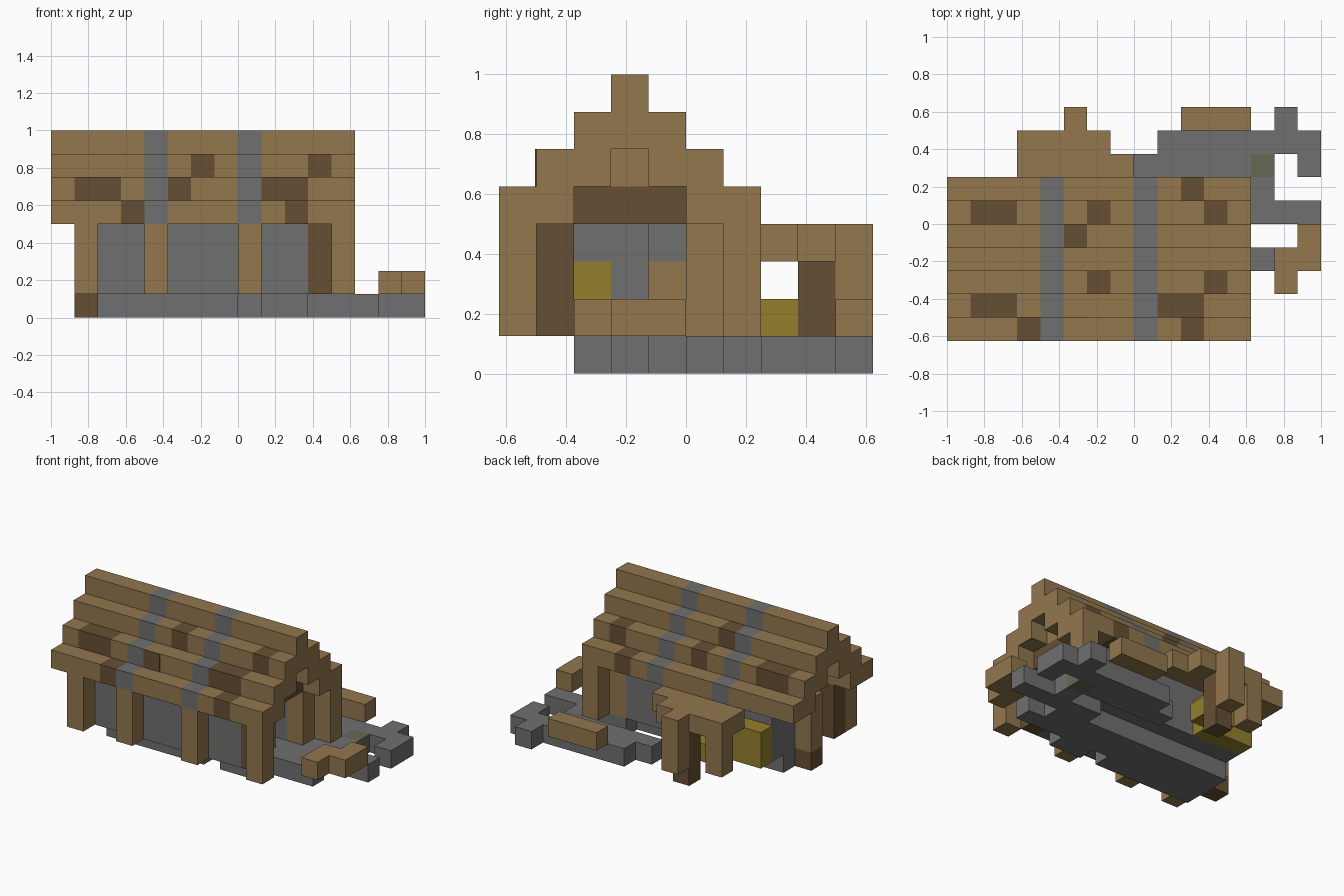
import bpy
import bmesh
from mathutils import Vector

cube = bpy.data.objects.get("Cube")
if cube:
    bpy.data.objects.remove(cube, do_unlink=True)

U = 0.125                                  # edge length of one block
ORIGIN = Vector((-1.0, -0.625, 0.0))


def material(name, rgb):
    m = bpy.data.materials.new(name)
    m.use_nodes = True
    m.diffuse_color = (*rgb, 1)
    bsdf = m.node_tree.nodes["Principled BSDF"]
    bsdf.inputs["Base Color"].default_value = (*rgb, 1)
    bsdf.inputs["Roughness"].default_value = 0.9
    return m


WOOD = material("light wood", (0.287, 0.184, 0.076))
DARK = material("dark wood", (0.133, 0.078, 0.033))
STONE = material("grey stone", (0.162, 0.162, 0.162))
HAY = material("yellow hay", (0.296, 0.216, 0.027))
MOSS = material("mossy stone", (0.14, 0.14, 0.09))


def blocks(name, boxes, *mats):
    """Boxes are (low corner, high corner[, material slot]) in block units."""
    bm = bmesh.new()
    for low, high, *slot in boxes:
        low, high = Vector(low), Vector(high)
        made = bmesh.ops.create_cube(bm, size=1)["verts"]
        for v in made:
            v.co = ORIGIN + U * (low + (high - low) * 0.5 + v.co * (high - low))
        for f in {f for v in made for f in v.link_faces}:
            f.material_index = slot[0] if slot else 0
    mesh = bpy.data.meshes.new(name)
    bm.to_mesh(mesh)
    bm.free()
    for m in mats:
        mesh.materials.append(m)
    ob = bpy.data.objects.new(name, mesh)
    bpy.context.collection.objects.link(ob)
    return ob


def box(x0, x1, y0, y1, z0, z1, *slot):
    return ((x0, y0, z0), (x1, y1, z1), *slot)


def roof_row(name, y0, y1, z, dark):
    """One stepped roof course, split where the colour changes."""
    kind = [1 if x in dark else 2 if x in (4, 8) else 0 for x in range(13)]
    runs, start = [], 0
    for x in range(1, 14):
        if x == 13 or kind[x] != kind[start]:
            runs.append(box(start, x, y0, y1, z, z + 1, kind[start]))
            start = x
    blocks(name, runs, WOOD, DARK, STONE)


# Stepped roof
roof_row("front_eave", 0, 2, 4, (3, 10))
roof_row("front_roof_middle", 1, 3, 5, (1, 2, 9, 10))
roof_row("front_roof_upper", 2, 3, 6, (6, 11))
roof_row("roof_core", 3, 4, 6, ())
roof_row("ridge", 3, 4, 7, ())
roof_row("back_roof_upper", 4, 5, 6, (5,))
roof_row("back_roof_middle", 4, 6, 5, (1, 2, 6, 11))
roof_row("back_eave", 5, 7, 4, (10,))
blocks("roof_patch", [box(5, 6, 0.97, 1, 5, 6)], DARK)

# Gable ends, set back under the roof
for side, x in (("left", 11), ("right", 2)):
    blocks(side + "_gable_beam", [box(x, x + 1, 2, 5, 4, 5)], DARK)
    blocks(side + "_gable_top", [box(x, x + 1, 3, 4, 5, 6)], WOOD)

# Outer posts under the eaves
for n, x in enumerate((1, 4, 8, 12)):
    blocks(f"front_post_{n}", [box(x, x + 1, 0, 1, 1, 4)], WOOD)
blocks("back_post", [box(12, 13, 6, 7, 1, 4)], WOOD)
blocks("end_post", [box(1, 2, 3, 4, 0, 1, 1), box(1, 2, 3, 4, 1, 4)], WOOD, DARK)

# Walls and their corner posts
blocks("front_wall", [box(2, 11, 1, 2, 1, 4)], STONE)
blocks("back_wall", [box(2, 11, 5, 6, 1, 4)], STONE)
blocks("right_wall", [box(2, 3, 2, 5, 1, 4)], STONE)
for n, x in enumerate((1, 11)):
    blocks(f"front_corner_post_{n}", [box(x, x + 1, 1, 2, 1, 4)], DARK)
blocks("back_corner_post", [box(11, 12, 5, 6, 1, 4)], WOOD)
blocks("left_wall", [box(10, 11, 2, 4, 3, 4), box(10, 11, 3, 4, 1, 3),
                     box(9, 10, 4, 5, 3, 4)], STONE)
blocks("left_inner_post", [box(9, 10, 4, 5, 1, 3)], WOOD)
blocks("indoor_hay", [box(10, 11, 2, 3, 1, 3)], HAY)

# Floor and the path round the side and back
blocks("floor", [box(2, 8, 2, 3, 0, 1), box(9, 11, 2, 3, 0, 1),
                 box(2, 14, 3, 4, 0, 1), box(2, 13, 4, 5, 0, 1)], STONE)
blocks("side_path", [box(11, 16, 5, 6, 0, 1), box(13, 14, 6, 7, 0, 1)], STONE)
blocks("back_path", [box(8, 13, 7, 8, 0, 1), box(9, 16, 8, 9, 0, 1),
                     box(14, 15, 9, 10, 0, 1), box(15, 16, 7, 8, 0, 1)], STONE)
blocks("mossy_slab", [box(13, 14, 7, 8, 0, 1)], MOSS)

# Loose timber beside the path
blocks("side_timber", [box(14, 15, 2, 3, 1, 2), box(14, 16, 3, 4, 1, 2),
                       box(15, 16, 4, 5, 1, 2)], WOOD)
blocks("back_bench", [box(10, 13, 9, 10, 1, 2)], WOOD)

# Back porch with hay stored under it
blocks("porch_roof", [box(3, 7, 7, 9, 3, 4), box(7, 8, 7, 8, 3, 4)], WOOD)
blocks("porch_post_outer", [box(5, 6, 9, 10, 1, 4)], WOOD)
blocks("porch_post_side", [box(3, 4, 8, 9, 1, 3)], WOOD)
blocks("porch_post_dark", [box(5, 6, 8, 9, 0, 3)], DARK)
blocks("porch_hay", [box(2, 5, 6, 7, 1, 3), box(4, 6, 7, 8, 1, 2)], HAY)
